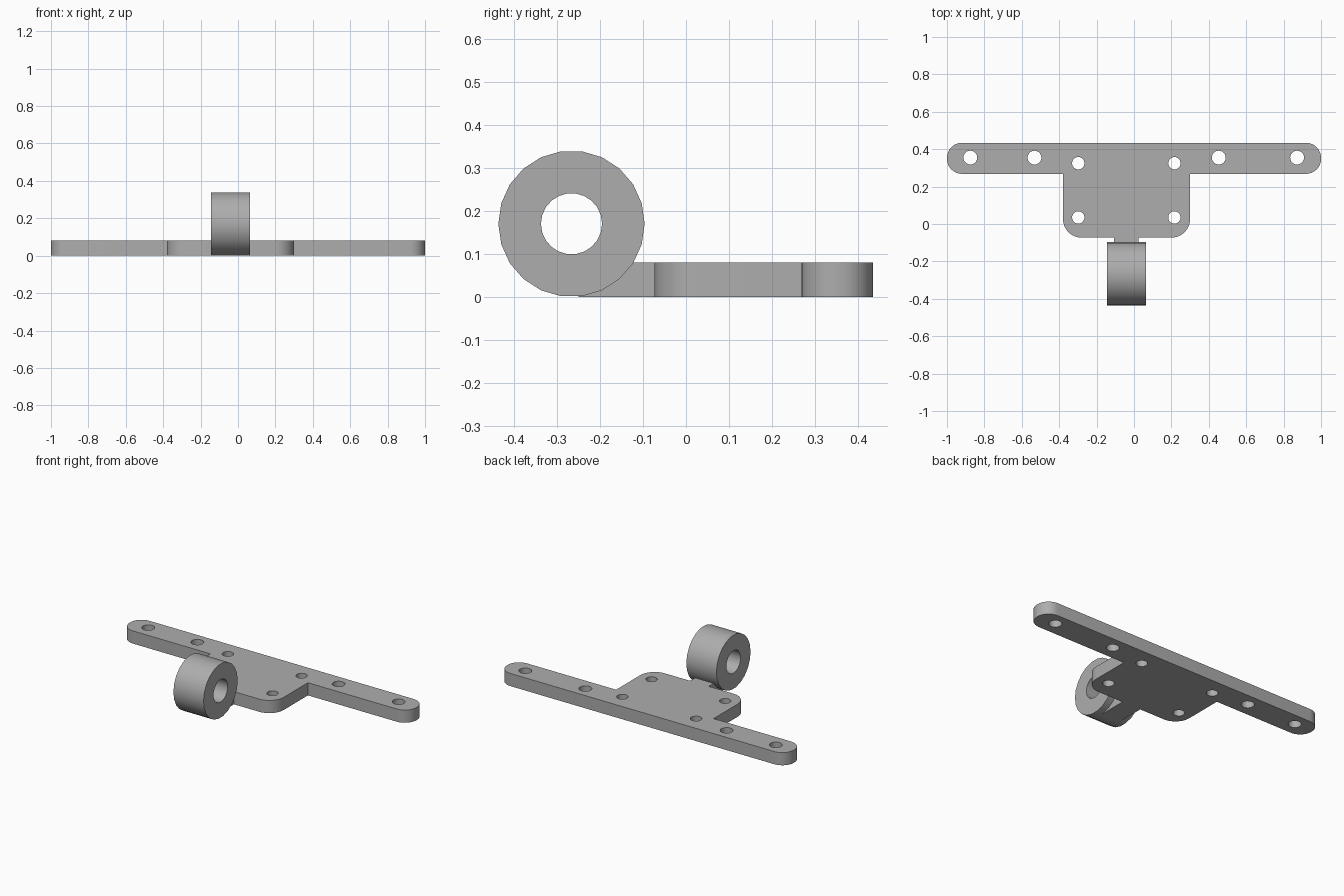
import bpy, bmesh, math
from mathutils import Vector, Matrix

cube = bpy.data.objects.get("Cube")
if cube:
    bpy.data.objects.remove(cube, do_unlink=True)

THICK = 0.08

grey = bpy.data.materials.new("plain grey")
grey.use_nodes = True
grey.diffuse_color = (0.42, 0.42, 0.42, 1)
grey.node_tree.nodes["Principled BSDF"].inputs["Base Color"].default_value = (0.42, 0.42, 0.42, 1)


def add_object(name, bm):
    bmesh.ops.recalc_face_normals(bm, faces=bm.faces)
    mesh = bpy.data.meshes.new(name)
    bm.to_mesh(mesh)
    bm.free()
    mesh.materials.append(grey)
    obj = bpy.data.objects.new(name, mesh)
    bpy.context.collection.objects.link(obj)
    return obj


def shade(obj):
    bpy.ops.object.select_all(action="DESELECT")
    obj.select_set(True)
    bpy.context.view_layer.objects.active = obj
    bpy.ops.object.shade_smooth_by_angle(angle=math.radians(35))


def fillet(corners, steps=8):
    """Round each right-angled (x, y, radius) corner of an outline."""
    points = []
    for i, (x, y, r) in enumerate(corners):
        p = Vector((x, y))
        if r == 0:
            points.append(p)
            continue
        a = (Vector(corners[i - 1][:2]) - p).normalized() * r
        b = (Vector(corners[(i + 1) % len(corners)][:2]) - p).normalized() * r
        for k in range(steps + 1):
            t = math.pi / 2 * k / steps
            points.append(p + a + b - b * math.cos(t) - a * math.sin(t))
    return points


def extrude_outline(name, points, height):
    bm = bmesh.new()
    face = bm.faces.new([bm.verts.new((p.x, p.y, 0)) for p in points])
    top = bmesh.ops.extrude_face_region(bm, geom=[face])["geom"]
    verts = [v for v in top if isinstance(v, bmesh.types.BMVert)]
    bmesh.ops.translate(bm, verts=verts, vec=(0, 0, height))
    return add_object(name, bm)


# T-shaped mounting plate
end_r, body_r = 0.08, 0.1
plate = extrude_outline("mounting_plate", fillet([
    (-1, 0.434, end_r), (-1, 0.268, end_r), (-0.38, 0.268, 0), (-0.38, -0.073, body_r),
    (0.3, -0.073, body_r), (0.3, 0.268, 0), (1, 0.268, end_r), (1, 0.434, end_r)]), THICK)

# Screw holes through the plate
bm = bmesh.new()
holes = [(x, 0.355, 0.037) for x in (-0.875, -0.532, 0.453, 0.872)]
holes += [(x, y, 0.033) for x in (-0.298, 0.216) for y in (0.325, 0.035)]
for x, y, r in holes:
    bmesh.ops.create_cone(bm, cap_ends=True, segments=24, radius1=r, radius2=r,
                          depth=0.3, matrix=Matrix.Translation((x, y, THICK / 2)))
cutter = add_object("hole_cutter", bm)
cutter.hide_render = True
cut = plate.modifiers.new("screw holes", "BOOLEAN")
cut.operation, cut.solver, cut.object = "DIFFERENCE", "EXACT", cutter
bpy.context.view_layer.objects.active = plate
bpy.ops.object.modifier_apply(modifier=cut.name)
bpy.data.objects.remove(cutter, do_unlink=True)
shade(plate)

# Tab joining plate and ring
extrude_outline("joining_tab", fillet([
    (-0.107, -0.073, 0), (-0.107, -0.25, 0), (0.023, -0.25, 0), (0.023, -0.073, 0)]), THICK)

# Ring with its axis along x
SIDES = 22
bm = bmesh.new()
loops = []
for x, r in ((-0.145, 0.17), (0.065, 0.17), (0.065, 0.071), (-0.145, 0.071)):
    angles = [math.tau * k / SIDES for k in range(SIDES)]
    loops.append([bm.verts.new((x, -0.266 + r * math.cos(a), 0.17 + r * math.sin(a)))
                  for a in angles])
for i, loop in enumerate(loops):
    following = loops[(i + 1) % len(loops)]
    for k in range(SIDES):
        n = (k + 1) % SIDES
        bm.faces.new((loop[k], loop[n], following[n], following[k]))
shade(add_object("pivot_ring", bm))
